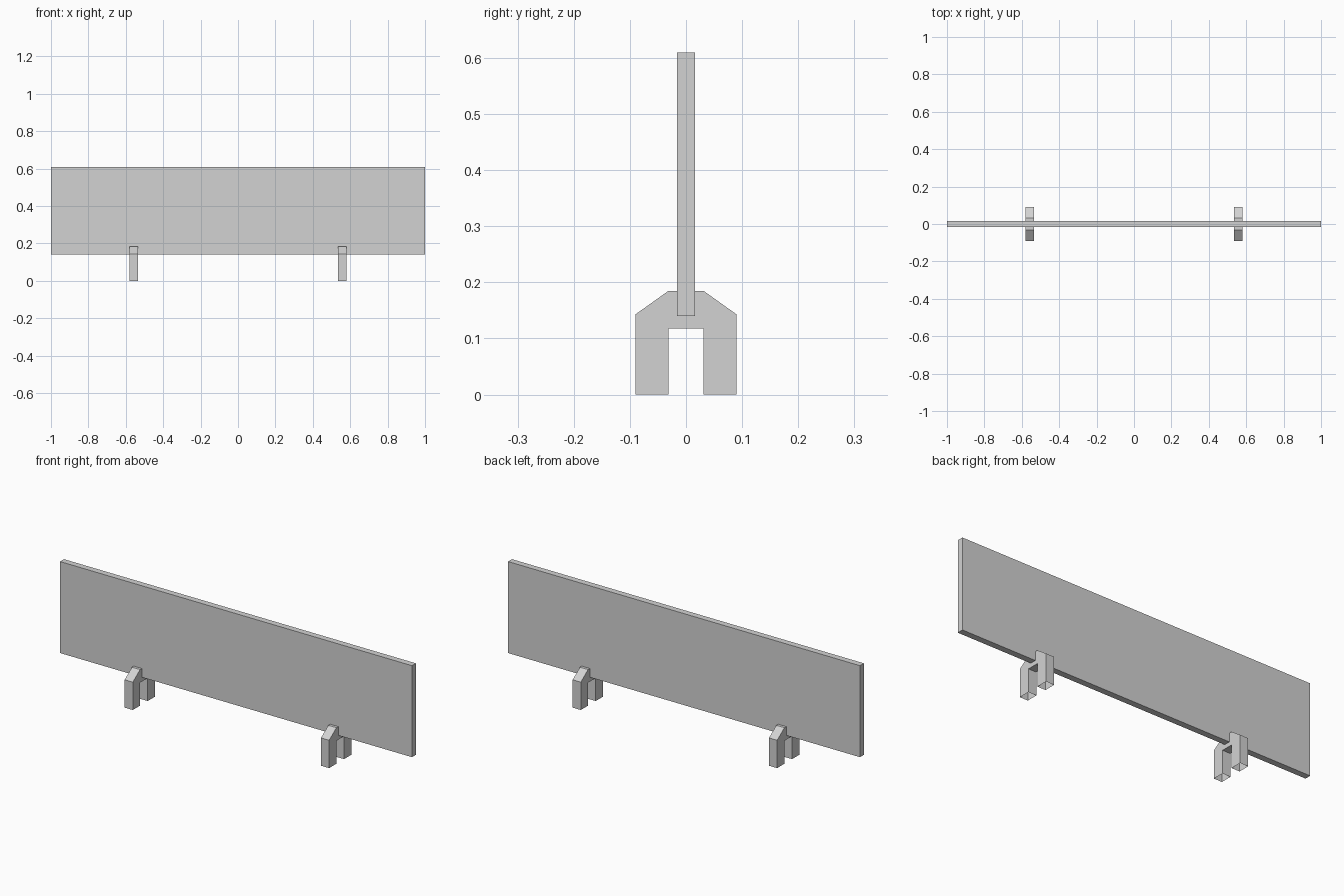
import bpy
import bmesh

default_cube = bpy.data.objects.get("Cube")
if default_cube:
    bpy.data.objects.remove(default_cube)

# One plain grey for everything
grey = bpy.data.materials.new("light_grey")
grey.use_nodes = True
colour = (0.65, 0.65, 0.65, 1)
grey.diffuse_color = colour
grey.node_tree.nodes["Principled BSDF"].inputs["Base Color"].default_value = colour


def add_part(name, bm, location):
    bmesh.ops.recalc_face_normals(bm, faces=bm.faces)
    mesh = bpy.data.meshes.new(name)
    bm.to_mesh(mesh)
    bm.free()
    mesh.materials.append(grey)
    obj = bpy.data.objects.new(name, mesh)
    obj.location = location
    bpy.context.collection.objects.link(obj)
    return obj


# Upright board
BOTTOM, TOP, THICK = 0.14, 0.61, 0.032
bm = bmesh.new()
bmesh.ops.create_cube(bm, size=1)
bmesh.ops.scale(bm, vec=(2, THICK, TOP - BOTTOM), verts=bm.verts)
add_part("board", bm, (0, 0, (BOTTOM + TOP) / 2))

# Forked feet: half of the arch profile (y, z), mirrored and extruded along x
half = [(0.031, 0.118), (0.031, 0), (0.09, 0), (0.09, 0.143), (0.031, 0.185)]
profile = half + [(-y, z) for y, z in reversed(half)]
WIDTH = 0.046


def add_foot(name, x):
    bm = bmesh.new()
    outline = bm.faces.new([bm.verts.new((-WIDTH / 2, y, z)) for y, z in profile])
    extruded = bmesh.ops.extrude_face_region(bm, geom=[outline], use_keep_orig=True)
    moved = [v for v in extruded["geom"] if isinstance(v, bmesh.types.BMVert)]
    bmesh.ops.translate(bm, vec=(WIDTH, 0, 0), verts=moved)
    bmesh.ops.recalc_face_normals(bm, faces=bm.faces)
    # The soles of the feet are open
    soles = [f for f in bm.faces if all(v.co.z < 0.001 for v in f.verts)]
    bmesh.ops.delete(bm, geom=soles, context="FACES_ONLY")
    add_part(name, bm, (x, 0, 0))


for side, sign in (("left", 1), ("right", -1)):
    add_foot(side + "_foot", sign * 0.558)
